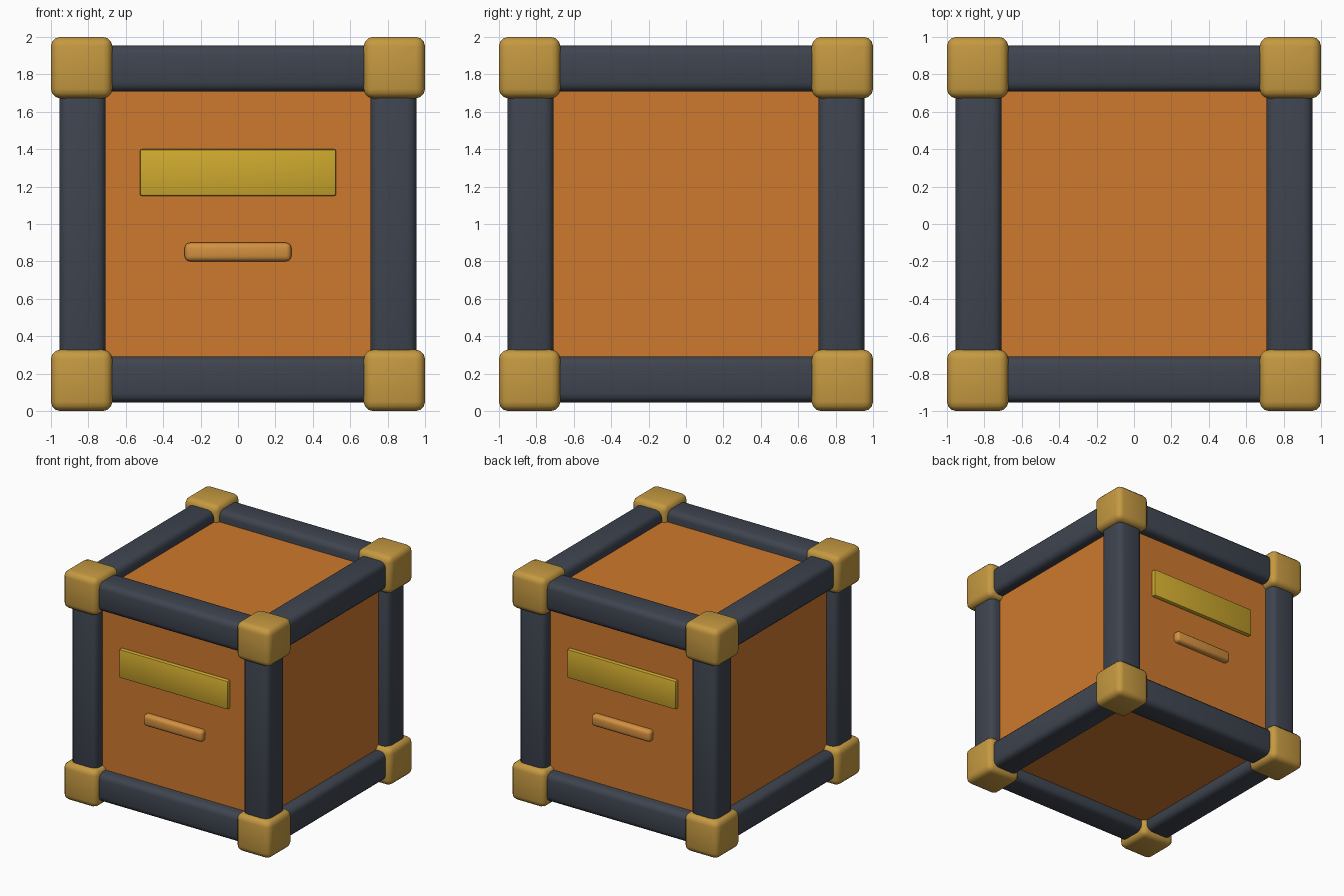
import bpy
from itertools import product


def srgb(r, g, b):
    return tuple(((c / 255 + 0.055) / 1.055) ** 2.4 for c in (r, g, b)) + (1.0,)


def material(name, rgb):
    mat = bpy.data.materials.new(name)
    mat.use_nodes = True
    col = srgb(*rgb)
    mat.diffuse_color = col
    mat.node_tree.nodes["Principled BSDF"].inputs["Base Color"].default_value = col
    return mat


def box(name, centre, size, mat, bevel=0.0, segments=3):
    bpy.ops.mesh.primitive_cube_add(size=1, location=centre)
    obj = bpy.context.object
    obj.name = name
    obj.scale = size
    bpy.ops.object.transform_apply(location=False, rotation=False, scale=True)
    obj.data.materials.append(mat)
    if bevel:
        mod = obj.modifiers.new("rounded edges", "BEVEL")
        mod.width = bevel
        mod.segments = segments
        bpy.ops.object.modifier_apply(modifier=mod.name)
        bpy.ops.object.shade_smooth_by_angle(angle=0.7)
    return obj


cube = bpy.data.objects.get("Cube")
if cube:
    bpy.data.objects.remove(cube, do_unlink=True)

orange = material("orange panel", (206, 121, 45))
slate = material("dark slate frame", (62, 68, 79))
brass = material("brass corner", (197, 153, 65))
yellow = material("yellow label", (206, 169, 46))
amber = material("amber handle", (211, 144, 64))

MID = 1.0       # height of the crate centre
PANEL = 0.86    # half size of the inner body
BAR = 0.831     # bar centre line
CORNER = 0.836  # corner block centre

# Inner body
box("body", (0, 0, MID), (PANEL * 2,) * 3, orange)

# Twelve frame bars, four along each axis
for axis, label in enumerate(("side", "depth", "upright")):
    for a, b in product((-1, 1), repeat=2):
        centre = [a * BAR, b * BAR]
        centre.insert(axis, 0)
        centre[2] += MID
        size = [0.247] * 3
        size[axis] = 1.6
        box(f"{label}_bar", centre, size, slate, 0.05)

# Eight corner blocks
for x, y, z in product((-1, 1), repeat=3):
    box("corner_block", (x * CORNER, y * CORNER, MID + z * CORNER),
        (0.328,) * 3, brass, 0.05)

# Label plate and handle on the front and back
for side, label in ((-1, "front"), (1, "back")):
    box(f"{label}_label_plate", (0, side * 0.87, 1.275),
        (1.05, 0.05, 0.25), yellow, 0.012, 2)
    box(f"{label}_handle", (0, side * 0.865, 0.85),
        (0.57, 0.09, 0.1), amber, 0.028)
